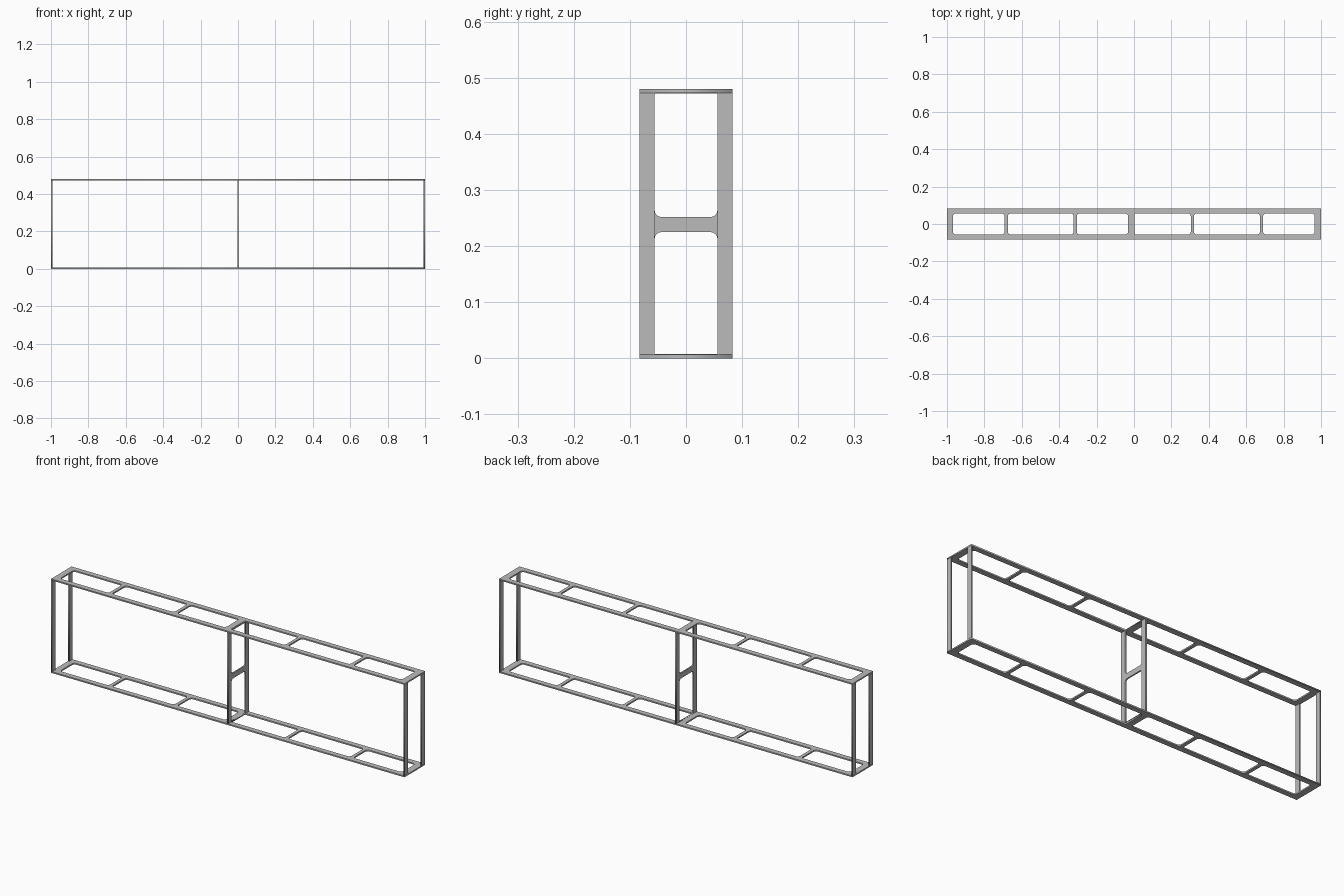
import bpy
from math import pi, cos, sin

cube = bpy.data.objects.get("Cube")
if cube:
    bpy.data.objects.remove(cube)

LENGTH, HALF_W, HEIGHT = 2.0, 0.083, 0.48
THICK, RAIL = 0.007, 0.027
INNER = HALF_W - RAIL

# Single grey metal
metal = bpy.data.materials.new("grey metal")
metal.use_nodes = True
grey = (0.5, 0.5, 0.5, 1)
metal.diffuse_color = grey
metal.node_tree.nodes["Principled BSDF"].inputs["Base Color"].default_value = grey


def rect(u0, u1, v0, v1, radii=(0, 0, 0, 0)):
    """Rectangle outline; corner radii start lower left, counter-clockwise."""
    corners = [(u0, v0, 1, 1), (u1, v0, -1, 1), (u1, v1, -1, -1), (u0, v1, 1, -1)]
    points = []
    for i, ((u, v, su, sv), r) in enumerate(zip(corners, radii)):
        if r == 0:
            points.append((u, v))
            continue
        for k in range(5):
            a = pi + (i + k / 4) * pi / 2
            points.append((u + su * r + r * cos(a), v + sv * r + r * sin(a)))
    return points


def plate(name, loops, location, upright=False):
    """Flat sheet with cut-outs; upright sheets lie in the y-z plane."""
    curve = bpy.data.curves.new(name, "CURVE")
    curve.dimensions = "2D"
    curve.fill_mode = "BOTH"
    curve.extrude = THICK / 2
    for points in loops:
        spline = curve.splines.new("POLY")
        spline.points.add(len(points) - 1)
        for p, (u, v) in zip(spline.points, points):
            p.co = (u, v, 0, 1)
        spline.use_cyclic_u = True
    source = bpy.data.objects.new(name + " outline", curve)
    bpy.context.collection.objects.link(source)
    bpy.context.view_layer.update()
    evaluated = source.evaluated_get(bpy.context.evaluated_depsgraph_get())
    mesh = bpy.data.meshes.new_from_object(evaluated)
    bpy.data.objects.remove(source)
    mesh.materials.clear()
    mesh.materials.append(metal)
    obj = bpy.data.objects.new(name, mesh)
    bpy.context.collection.objects.link(obj)
    obj.location = location
    if upright:
        obj.rotation_euler = (pi / 2, 0, pi / 2)
    return obj


# Top and bottom ladder frames with six rounded openings
R = 0.015
windows = [(-0.968, -0.692), (-0.675, -0.323), (-0.306, -0.032),
           (0.0, 0.304), (0.32, 0.673), (0.69, 0.966)]
ladder = [rect(-LENGTH / 2, LENGTH / 2, -HALF_W, HALF_W)]
for a, b in windows:
    left = 0 if a == 0 else R
    ladder.append(rect(a, b, -INNER, INNER, (left, R, R, left)))
plate("bottom_frame", ladder, (0, 0, THICK / 2))
plate("top_frame", ladder, (0, 0, HEIGHT - THICK / 2))

# Flat posts at the four corners
low, high = THICK, HEIGHT - THICK
for side, x in (("left", 1), ("right", -1)):
    for end, y in (("front", -1), ("back", 1)):
        mid = y * (HALF_W - RAIL / 2)
        strip = rect(mid - RAIL / 2, mid + RAIL / 2, low, high)
        plate(f"{side}_{end}_post", [strip], (x * (LENGTH - THICK) / 2, 0, 0), True)

# Central H brace: two posts joined by a filleted crossbar
F = 0.012
lower = rect(-INNER, INNER, low + 0.0005, 0.225, (0, 0, F, F))
upper = rect(-INNER, INNER, 0.252, high - 0.0005, (F, F, 0, 0))
plate("centre_brace", [rect(-HALF_W, HALF_W, low, high), lower, upper], (0, 0, 0), True)
